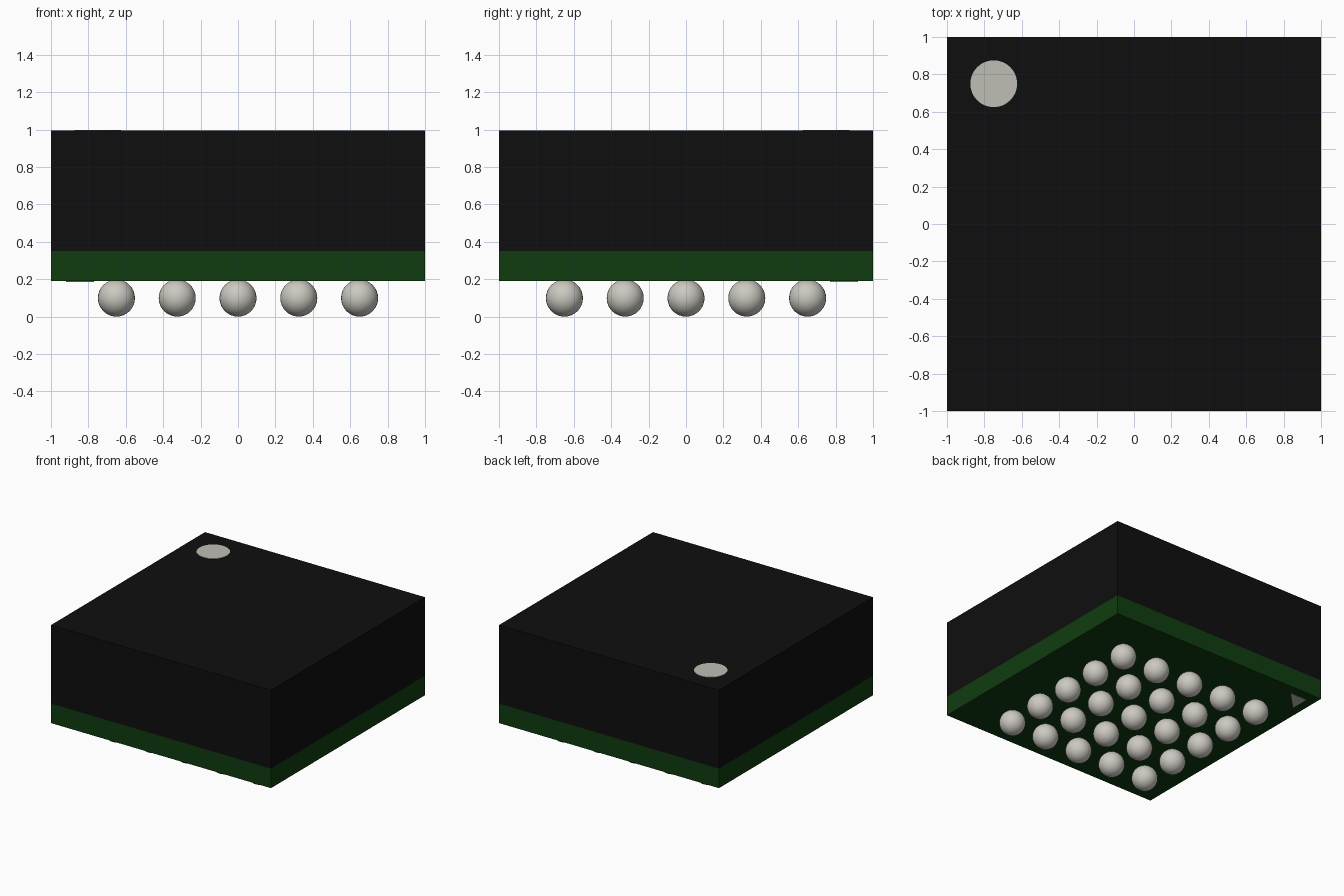
import bpy
import bmesh
import math

cube = bpy.data.objects.get("Cube")
if cube:
    bpy.data.objects.remove(cube, do_unlink=True)


def material(name, rgb, rough=0.6):
    m = bpy.data.materials.new(name)
    m.use_nodes = True
    m.diffuse_color = (*rgb, 1)
    bsdf = m.node_tree.nodes["Principled BSDF"]
    bsdf.inputs["Base Color"].default_value = (*rgb, 1)
    bsdf.inputs["Roughness"].default_value = rough
    return m


BLACK = material("mould black", (0.0045, 0.0045, 0.0045))
GREEN = material("board green", (0.005, 0.045, 0.005))
SOLDER = material("solder grey", (0.60, 0.58, 0.53))
INK = material("marking ink", (0.52, 0.52, 0.46))


def slab(name, mat, z0, z1):
    """Full-width square block between two heights."""
    bpy.ops.mesh.primitive_cube_add(size=1, location=(0, 0, (z0 + z1) / 2))
    ob = bpy.context.object
    ob.name = name
    ob.scale = (2, 2, z1 - z0)
    bpy.ops.object.transform_apply(location=False, rotation=False, scale=True)
    ob.data.materials.append(mat)
    return ob


def plate(name, mat, outline, z0, z1):
    """Thin printed marking extruded from a flat outline."""
    bm = bmesh.new()
    face = bm.faces.new([bm.verts.new((x, y, z0)) for x, y in outline])
    top = bmesh.ops.extrude_face_region(bm, geom=[face])["geom"]
    verts = [v for v in top if isinstance(v, bmesh.types.BMVert)]
    bmesh.ops.translate(bm, vec=(0, 0, z1 - z0), verts=verts)
    bmesh.ops.recalc_face_normals(bm, faces=bm.faces)
    mesh = bpy.data.meshes.new(name)
    bm.to_mesh(mesh)
    bm.free()
    mesh.materials.append(mat)
    ob = bpy.data.objects.new(name, mesh)
    bpy.context.collection.objects.link(ob)
    return ob


# Package body: green substrate under a black moulded cap
BOARD_Z, CAP_Z, TOP_Z = 0.19, 0.35, 0.995
slab("substrate", GREEN, BOARD_Z, CAP_Z)
slab("mould_cap", BLACK, CAP_Z, TOP_Z)

# First-pin dot on top
dot = [(-0.75 + 0.125 * math.cos(a), 0.75 + 0.125 * math.sin(a))
       for a in (2 * math.pi * i / 48 for i in range(48))]
plate("pin_one_dot", INK, dot, TOP_Z - 0.002, TOP_Z + 0.003)

# First-pin triangle on the underside, in the same corner
triangle = [(-0.92, 0.92), (-0.92, 0.77), (-0.77, 0.92)]
plate("pin_one_triangle", INK, triangle, BOARD_Z - 0.004, BOARD_Z + 0.002)

# Five by five grid of solder balls sharing one mesh
PITCH, RADIUS = 0.325, 0.099
bpy.ops.mesh.primitive_uv_sphere_add(segments=32, ring_count=16, radius=RADIUS)
ball = bpy.context.object
ball.data.materials.append(SOLDER)
bpy.ops.object.shade_smooth()
for row in range(5):
    for col in range(5):
        ob = ball if row == col == 0 else ball.copy()
        ob.name = f"solder_ball_{row + 1}_{col + 1}"
        ob.location = ((col - 2) * PITCH, (row - 2) * PITCH, RADIUS)
        if ob is not ball:
            bpy.context.collection.objects.link(ob)
